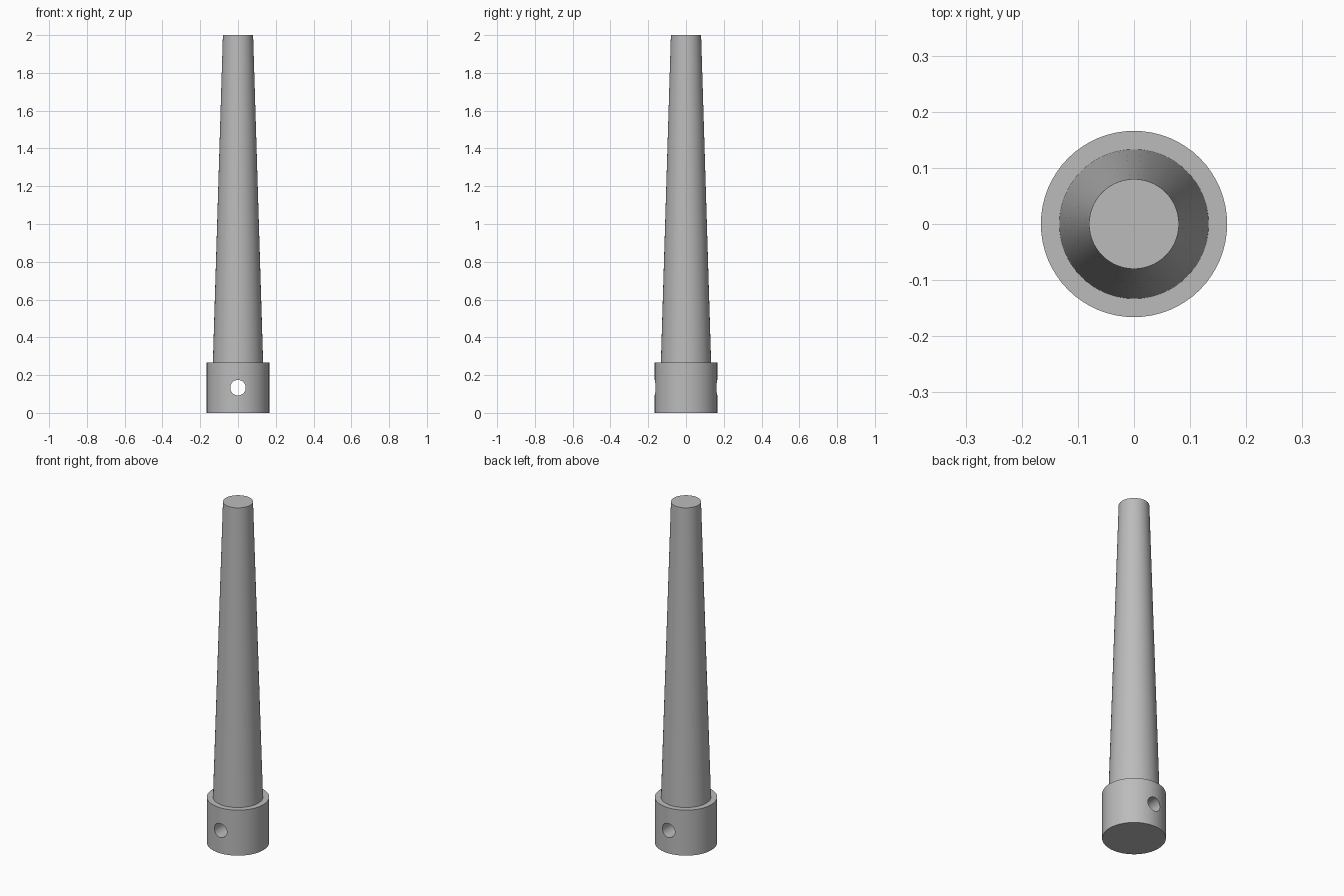
import bpy
import bmesh
import math
from mathutils import Matrix

cube = bpy.data.objects.get("Cube")
if cube:
    bpy.data.objects.remove(cube, do_unlink=True)

SEGMENTS = 64
COLLAR_HEIGHT = 0.267

grey = bpy.data.materials.new("plain grey")
grey.use_nodes = True
colour = (0.5, 0.5, 0.5, 1)
grey.diffuse_color = colour
grey.node_tree.nodes["Principled BSDF"].inputs["Base Color"].default_value = colour


def lathe(name, profile):
    """Turn (radius, height) pairs into a closed solid around z."""
    bm = bmesh.new()
    rings = []
    for radius, z in profile:
        rings.append([bm.verts.new((radius * math.cos(a), radius * math.sin(a), z))
                      for a in (math.tau * i / SEGMENTS for i in range(SEGMENTS))])
    for low, high in zip(rings, rings[1:]):
        for i in range(SEGMENTS):
            j = (i + 1) % SEGMENTS
            bm.faces.new((low[i], low[j], high[j], high[i]))
    bm.faces.new(rings[0][::-1])
    bm.faces.new(rings[-1])
    mesh = bpy.data.meshes.new(name)
    bm.to_mesh(mesh)
    bm.free()
    mesh.materials.append(grey)
    obj = bpy.data.objects.new(name, mesh)
    bpy.context.collection.objects.link(obj)
    return obj


# Tapered shaft rising out of a wider collar
pin = lathe("tapered_pin", [(0.166, 0), (0.166, COLLAR_HEIGHT),
                            (0.133, COLLAR_HEIGHT), (0.08, 2)])

# Cross hole through the collar, front to back
cutter = lathe("hole_cutter", [(0.041, -0.3), (0.041, 0.3)])
cutter.data.transform(Matrix.Translation((0, 0, COLLAR_HEIGHT / 2))
                      @ Matrix.Rotation(math.pi / 2, 4, "X"))
cutter.hide_render = True

hole = pin.modifiers.new("cross_hole", "BOOLEAN")
hole.operation = "DIFFERENCE"
hole.solver = "EXACT"
hole.object = cutter

bpy.ops.object.select_all(action="DESELECT")
pin.select_set(True)
bpy.context.view_layer.objects.active = pin
bpy.ops.object.modifier_apply(modifier=hole.name)
bpy.data.objects.remove(cutter, do_unlink=True)
bpy.ops.object.shade_smooth_by_angle(angle=math.radians(30))
